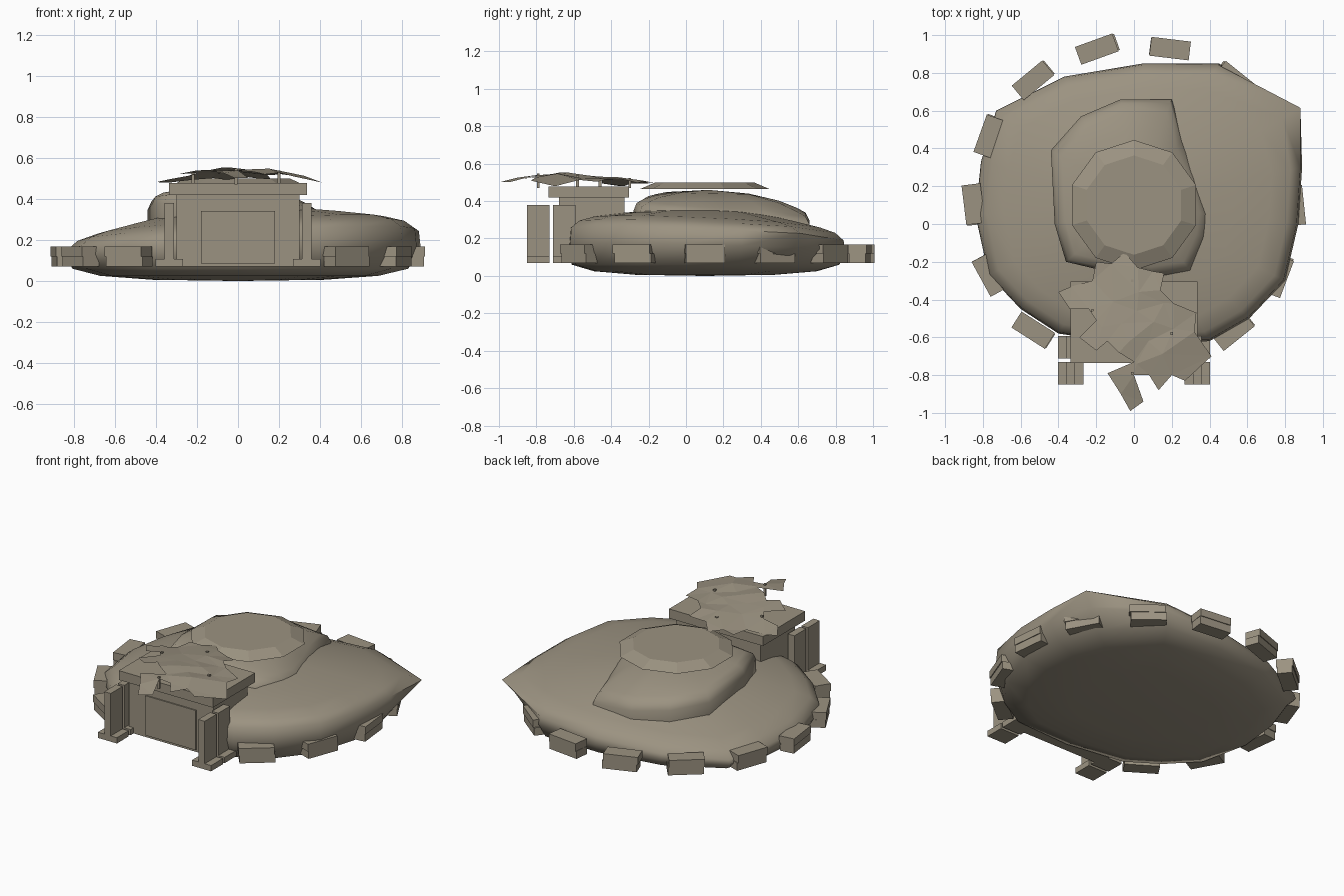
import bpy, bmesh, math, random
from mathutils import Vector, Matrix
from mathutils.geometry import delaunay_2d_cdt

random.seed(4)
if "Cube" in bpy.data.objects:
    bpy.data.objects.remove(bpy.data.objects["Cube"])

STONE = (0.33, 0.29, 0.22, 1)
stone = bpy.data.materials.new("weathered stone")
stone.use_nodes = True
stone.diffuse_color = STONE
stone.node_tree.nodes["Principled BSDF"].inputs["Base Color"].default_value = STONE


def finish(name, bm, smooth=False):
    mesh = bpy.data.meshes.new(name)
    bmesh.ops.recalc_face_normals(bm, faces=bm.faces)
    bm.to_mesh(mesh)
    bm.free()
    mesh.materials.append(stone)
    ob = bpy.data.objects.new(name, mesh)
    bpy.context.collection.objects.link(ob)
    if smooth:
        bpy.ops.object.select_all(action='DESELECT')
        ob.select_set(True)
        bpy.context.view_layer.objects.active = ob
        bpy.ops.object.shade_smooth_by_angle(angle=math.radians(60))


def add_box(bm, lo, hi, matrix=Matrix()):
    lo, hi = Vector(lo), Vector(hi)
    fit = Matrix.Translation((lo + hi) / 2) @ Matrix.Diagonal((*(hi - lo), 1))
    bmesh.ops.create_cube(bm, size=1, matrix=matrix @ fit)


def box(name, lo, hi):
    bm = bmesh.new()
    add_box(bm, lo, hi)
    finish(name, bm)


def mound(name, outline, centre, rings, low, high, tilt):
    """Loft scaled outlines; each ring is (scale, z, tilt share, largest radius)."""
    bm = bmesh.new()
    middle = Vector(centre)

    def ring(scale, z, share, reach):
        loop = []
        for p in outline:
            d = Vector(p) - middle
            d *= scale * min(1, reach / d.length)
            x, y = middle + d
            loop.append(bm.verts.new((x, y, z + share * (tilt[0] * x + tilt[1] * d.y))))
        return loop

    loops = [ring(*r) for r in rings]
    n = len(outline)
    for a, b in zip(loops, loops[1:]):
        for i in range(n):
            j = (i + 1) % n
            bm.faces.new((a[i], a[j], b[j], b[i]))
    for loop, z in ((loops[0], low), (loops[-1], high)):
        tip = bm.verts.new((*centre, z))
        for i in range(n):
            bm.faces.new((loop[i], loop[(i + 1) % n], tip))
    finish(name, bm, True)


# Lower hill with a shallow bowl underneath; only the rim reaches the pointed corner
hill = [(.89, .62), (.45, .85), (.05, .85), (-.37, .78), (-.73, .6), (-.81, .33),
        (-.84, .05), (-.77, -.27), (-.6, -.45), (-.4, -.58), (0, -.64), (.4, -.62),
        (.61, -.5), (.8, -.3), (.87, 0), (.89, .3)]
mound("lower_hill", hill, (0, .1),
      [(.5, .006, 0, .85), (.8, .025, 0, .86), (.96, .06, 0, .87), (1, .14, .5, .95),
       (.99, .2, 1, 1.1), (.93, .24, 1, .98), (.82, .268, 1, .95), (.6, .305, .9, .92),
       (.4, .335, .7, .92)],
      0, .37, (.06, -.05))

# Upper hill
knoll = [(-.07, .66), (.2, .66), (.26, .45), (.34, .25), (.4, .05), (.38, -.08),
         (.3, -.25), (.1, -.28), (-.15, -.25), (-.36, -.2), (-.42, 0), (-.44, .39),
         (-.28, .57)]
mound("upper_hill", knoll, (0, .12),
      [(1, .24, 1, 1), (1, .33, 1, 1), (.96, .37, 1, 1), (.87, .393, 1, 1),
       (.7, .42, .8, 1), (.4, .445, .4, 1)],
      .24, .46, (-.08, -.07))

# Bevelled ten-sided cap
bm = bmesh.new()
bmesh.ops.create_cone(bm, cap_ends=True, segments=10, radius1=.345, radius2=.263, depth=.035,
                      matrix=Matrix.Translation((0, .1, .4825)))
finish("cap_disc", bm)

# Ring of paired bricks, open at the gate, each turned by a few degrees
STEP = 2 * math.pi / 14
for k, skew in enumerate((0, 5, 6, 3, 0, 6, 7, 1, 6, 7, 3, 6), start=-2):
    a = k * STEP
    bm = bmesh.new()
    place = (Matrix.Translation((.85 * math.cos(a), .1 + .85 * math.sin(a), 0))
             @ Matrix.Rotation(a + math.radians(skew), 4, 'Z'))
    shift = random.uniform(-.01, .01)
    add_box(bm, (-.045, -.105, .07), (.045, .105, .12), place)
    add_box(bm, (-.05, -.105 + shift, .12), (.05, .105 + shift, .168), place)
    finish("ring_bricks", bm)

# Gatehouse
box("gate_body", (-.3, -.68, .07), (.3, -.33, .42))
box("gate_lintel", (-.335, -.735, .418), (.335, -.305, .478))
box("gate_door", (-.18, -.688, .085), (.18, -.67, .34))

# Standing slabs on feet, two on each side of the gate
for side in (-1, 1):
    for y in (-.79, -.652):
        bm = bmesh.new()
        for inner, outer, top in ((.268, .403, .107), (.312, .358, .38)):
            x0, x1 = sorted((side * inner, side * outer))
            add_box(bm, (x0, y - .06, .07), (x1, y + .06, top))
        finish("gate_slab", bm)


# Ragged canopy sheet, highest near its front
def canopy_height(x, y):
    dy = y + .68
    r = math.hypot(x, dy * (.75 if dy > 0 else 1.2))
    return .552 - .06 * min(1, (r / .4) ** 2)


rag = [(-.4, -.36), (-.33, -.33), (-.22, -.3), (-.2, -.2), (-.12, -.21), (-.05, -.15),
       (.02, -.23), (.1, -.25), (.16, -.26), (.14, -.35), (.21, -.42), (.33, -.47),
       (.32, -.57), (.41, -.7), (.27, -.83), (.2, -.8), (.13, -.88), (.08, -.8),
       (0, -.8), (.05, -.94), (-.02, -.99), (-.07, -.9), (-.14, -.79), (0, -.73),
       (-.08, -.68), (-.14, -.62), (-.2, -.67), (-.29, -.6), (-.2, -.51), (-.24, -.45),
       (-.34, -.45)]
inner = [(.02 + r * math.cos(t), -.55 + r * math.sin(t))
         for r, n in ((.09, 5), (.19, 8)) for t in (2 * math.pi * i / n + r * 4 for i in range(n))]
count = len(rag)
verts, _, faces, *_ = delaunay_2d_cdt([Vector(p) for p in rag + inner],
                                      [(i, (i + 1) % count) for i in range(count)], [], 1, 1e-4)
bm = bmesh.new()
sheet = [bm.verts.new((v.x, v.y, canopy_height(*v) + random.uniform(-.014, .004))) for v in verts]
for f in faces:
    bm.faces.new([sheet[i] for i in f])
finish("canopy_sheet", bm)

# Pegs holding the canopy
for x, y in ((-.01, -.3), (-.22, -.46), (-.01, -.79), (.2, -.58)):
    box("canopy_peg", (x - .007, y - .007, .47), (x + .007, y + .007, canopy_height(x, y) + .002))
